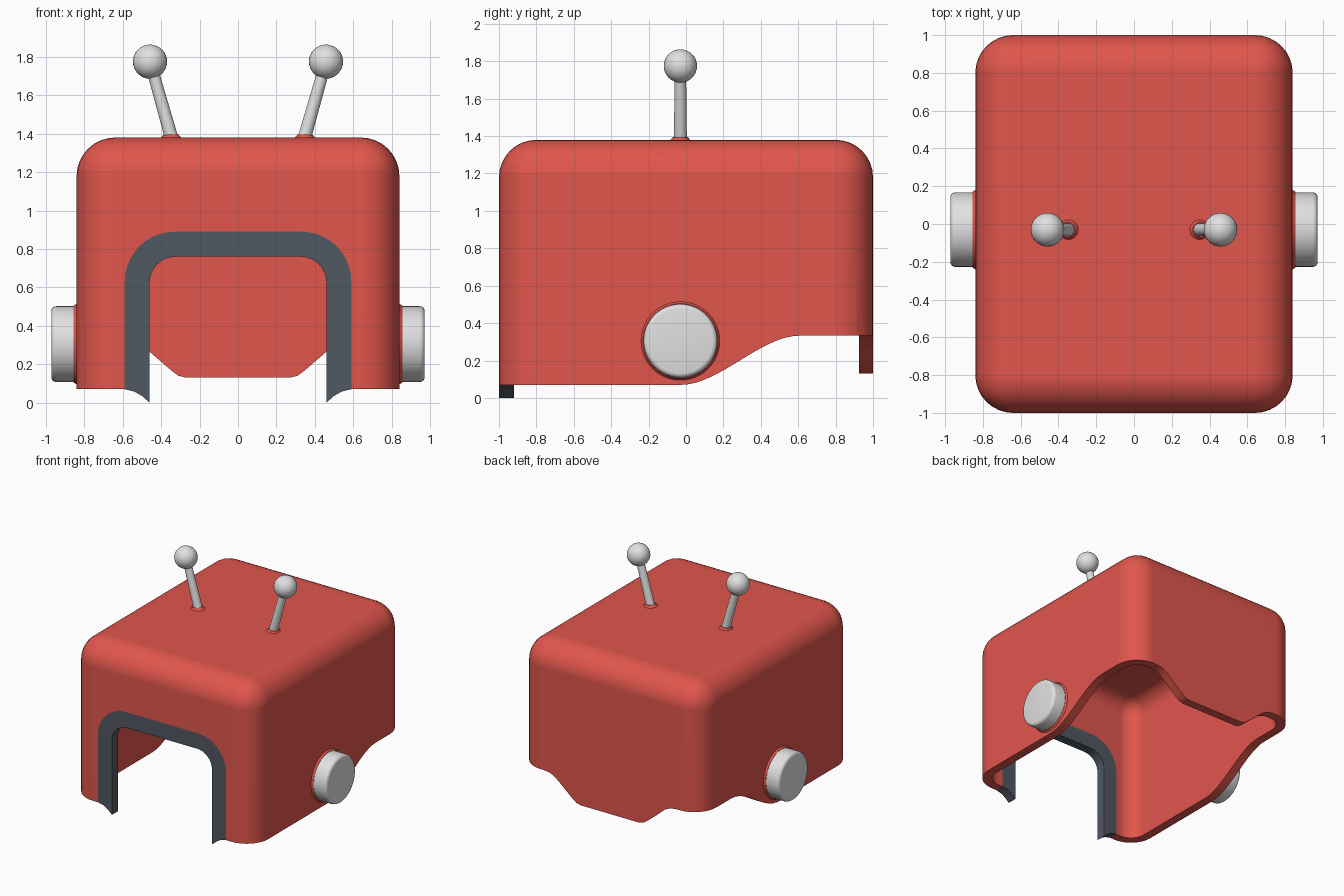
import bpy, bmesh, math
from mathutils import Vector

if "Cube" in bpy.data.objects:
    bpy.data.objects.remove(bpy.data.objects["Cube"])


def material(name, rgb):
    m = bpy.data.materials.new(name)
    m.diffuse_color = (*rgb, 1)
    m.use_nodes = True
    m.node_tree.nodes["Principled BSDF"].inputs["Base Color"].default_value = m.diffuse_color
    return m


RED = material("red", (0.75, 0.093, 0.073))
GREY = material("light grey", (0.75, 0.75, 0.75))
DARK = material("dark slate", (0.083, 0.098, 0.122))


def finish(name, bm, mat, smooth=True):
    bmesh.ops.recalc_face_normals(bm, faces=bm.faces)
    me = bpy.data.meshes.new(name)
    bm.to_mesh(me)
    bm.free()
    me.materials.append(mat)
    ob = bpy.data.objects.new(name, me)
    bpy.context.collection.objects.link(ob)
    if smooth:
        shade(ob)
    return ob


def activate(ob):
    bpy.ops.object.select_all(action='DESELECT')
    ob.select_set(True)
    bpy.context.view_layer.objects.active = ob


def shade(ob):
    activate(ob)
    bpy.ops.object.shade_smooth_by_angle(angle=math.radians(35))


def rounded_box(name, hx, hy, z0, z1, r):
    """Box with rounded upright and top edges, square at the bottom."""
    bm = bmesh.new()
    bmesh.ops.create_cube(bm, size=2)
    for v in bm.verts:
        v.co = (v.co.x * hx, v.co.y * hy, z1 if v.co.z > 0 else z0)
    edges = [e for e in bm.edges if max(v.co.z for v in e.verts) > z0 + 0.01]
    bmesh.ops.bevel(bm, geom=edges, offset=r, segments=8, profile=0.5, affect='EDGES')
    return finish(name, bm, RED, False)


def prism(name, pts, axis, a, b, mat=RED, smooth=False):
    """Extrude an outline of (u, z) points along x or y."""
    bm = bmesh.new()
    place = (lambda u, z, t: (t, u, z)) if axis == 'x' else (lambda u, z, t: (u, t, z))
    ends = [[bm.verts.new(place(u, z, t)) for u, z in pts] for t in (a, b)]
    for ring in ends:
        bm.faces.new(ring)
    n = len(pts)
    for i in range(n):
        j = (i + 1) % n
        bm.faces.new((ends[0][i], ends[0][j], ends[1][j], ends[1][i]))
    return finish(name, bm, mat, smooth)


def cut(target, cutter):
    mod = target.modifiers.new("cut", 'BOOLEAN')
    mod.operation, mod.solver, mod.object = 'DIFFERENCE', 'EXACT', cutter
    activate(target)
    bpy.ops.object.modifier_apply(modifier=mod.name)
    bpy.data.objects.remove(cutter)


def rod(name, p, q, r1, r2, mat, bevel=0.0, segs=32):
    """Round bar from p to q, optionally with a rounded far rim."""
    p, q = Vector(p), Vector(q)
    bm = bmesh.new()
    length = (q - p).length
    bmesh.ops.create_cone(bm, cap_ends=True, segments=segs, radius1=r1, radius2=r2, depth=length)
    if bevel:
        rim = [e for e in bm.edges if all(v.co.z > 0 for v in e.verts)]
        bmesh.ops.bevel(bm, geom=rim, offset=bevel, segments=4, profile=0.5, affect='EDGES')
    rot = (q - p).to_track_quat('Z', 'Y').to_matrix()
    for v in bm.verts:
        v.co = rot @ v.co + (p + q) / 2
    return finish(name, bm, mat)


def arch(w, h, r, n=10):
    """Rounded top of an opening, from right to left."""
    right = [(w - r + r * math.cos(t), h - r + r * math.sin(t))
             for t in (math.pi / 2 * i / n for i in range(n + 1))]
    return right + [(-x, z) for x, z in reversed(right)]


# Hollow shell
shell = rounded_box("shell", 0.84, 1.0, -0.3, 1.38, 0.2)
cut(shell, rounded_box("hollow_cutter", 0.765, 0.925, -0.6, 1.305, 0.13))

# Lower edge of the sides, rising in a smooth S towards the back
curve = []
for i in range(17):
    t = i / 16
    curve.append((-0.03 + 0.64 * t, 0.07 + 0.263 * t * t * (3 - 2 * t)))
cut(shell, prism("side_cutter", [(-1.3, -0.9), (-1.3, 0.07)] + curve
                 + [(0.915, 0.333), (0.915, -0.9)], 'x', -1.2, 1.2))

# Lower edge of the back, with a hanging flap in the middle
flap = [(0.27, 0.13), (0.31, 0.14), (0.35, 0.17), (0.46, 0.265), (0.51, 0.305), (0.56, 0.327), (0.62, 0.333)]
back = [(-x, z) for x, z in reversed(flap)] + flap
cut(shell, prism("back_cutter", [(-1.2, -0.9), (-1.2, 0.333)] + back
                 + [(1.2, 0.333), (1.2, -0.9)], 'y', 0.905, 1.3))

# Front opening
outer = arch(0.59, 0.89, 0.26)
cut(shell, prism("opening_cutter", [(0.59, -0.9)] + outer + [(-0.59, -0.9)], 'y', -1.2, -0.85))
shade(shell)
shell.modifiers.new("even shading", 'WEIGHTED_NORMAL').keep_sharp = True

# Dark trim around the opening, its feet sweeping down to the ground
foot = [(0.46, 0.0), (0.50, 0.035), (0.54, 0.058), (0.59, 0.07)]
inner = arch(0.46, 0.76, 0.135)
prism("opening_trim", foot + outer + [(-x, z) for x, z in reversed(foot)] + inner[::-1],
      'y', -1.0, -0.92, DARK, True)

for s, side in ((-1, "left"), (1, "right")):
    # Ear discs with a thin collar against the shell
    rod(side + "_ear", (s * 0.80, -0.03, 0.305), (s * 0.972, -0.03, 0.305), 0.197, 0.197, GREY, 0.025, 48)
    rod(side + "_ear_collar", (s * 0.83, -0.03, 0.305), (s * 0.855, -0.03, 0.305), 0.217, 0.2, RED, 0, 48)
    # Antennas with a ball tip and small flared base
    foot_at, tip = (s * 0.335, -0.03, 1.34), (s * 0.458, -0.03, 1.775)
    rod(side + "_antenna_stem", foot_at, tip, 0.035, 0.03, GREY, 0, 20)
    rod(side + "_antenna_base", (s * 0.35, -0.03, 1.37), (s * 0.352, -0.03, 1.395), 0.06, 0.04, RED, 0, 24)
    bm = bmesh.new()
    bmesh.ops.create_uvsphere(bm, u_segments=32, v_segments=16, radius=0.089)
    bmesh.ops.translate(bm, verts=bm.verts, vec=tip)
    finish(side + "_antenna_ball", bm, GREY)
